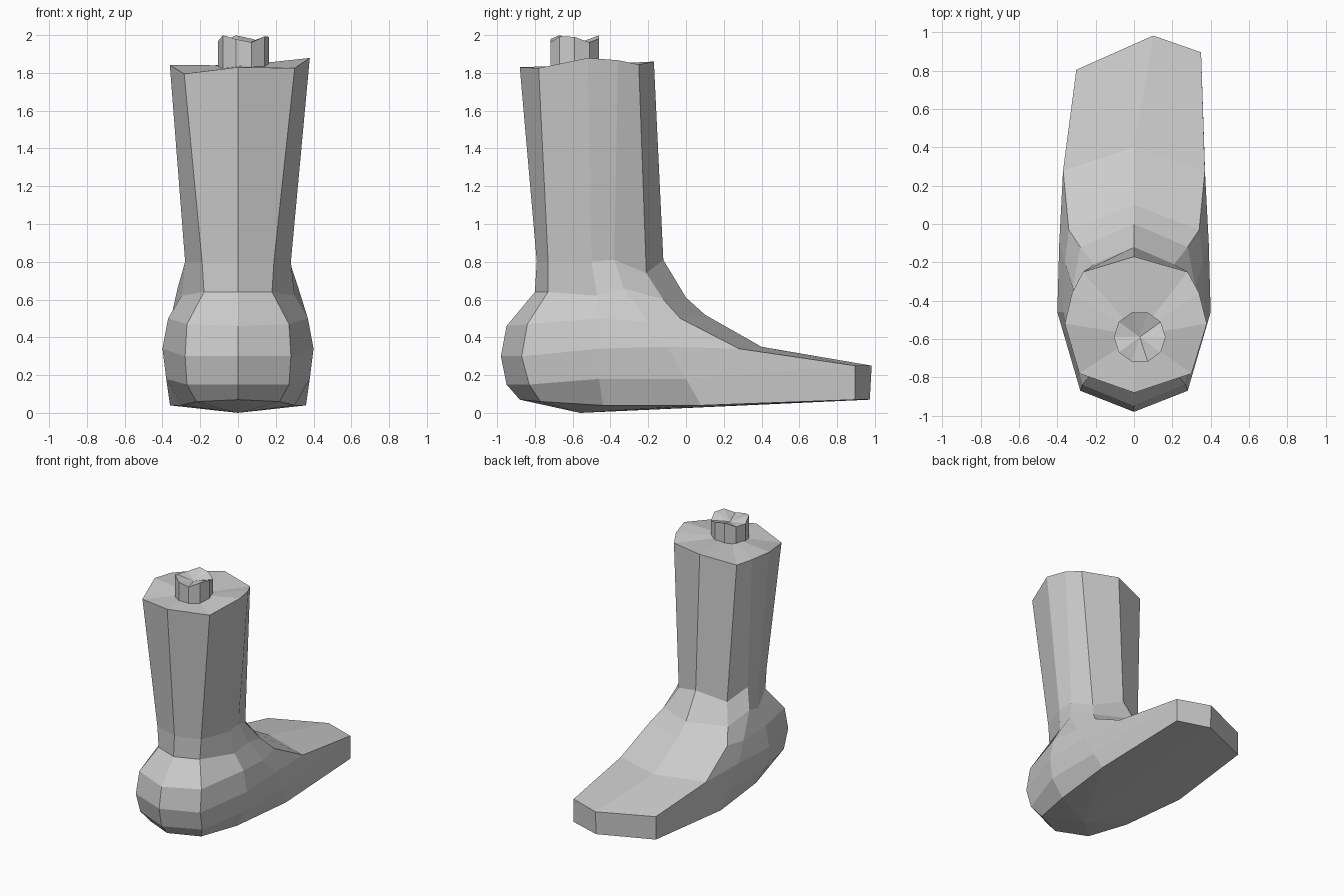
import bpy
import bmesh
import math

default_cube = bpy.data.objects.get("Cube")
if default_cube:
    bpy.data.objects.remove(default_cube, do_unlink=True)

# One plain grey for everything
grey = bpy.data.materials.new("plain grey")
grey.use_nodes = True
colour = (0.6, 0.6, 0.6, 1.0)
grey.diffuse_color = colour
grey.node_tree.nodes["Principled BSDF"].inputs["Base Color"].default_value = colour


def finish_object(name, bm):
    """Turn a bmesh into a flat shaded grey object."""
    bmesh.ops.recalc_face_normals(bm, faces=bm.faces)
    mesh = bpy.data.meshes.new(name)
    bm.to_mesh(mesh)
    bm.free()
    mesh.materials.append(grey)
    part = bpy.data.objects.new(name, mesh)
    bpy.context.collection.objects.link(part)
    return part


def loft(bm, rings, bottom_point, top_point):
    """Bridge closed rings with quads and close both ends with fans."""
    loops = [[bm.verts.new(point) for point in ring] for ring in rings]
    count = len(loops[0])
    for lower, upper in zip(loops, loops[1:]):
        for i in range(count):
            j = (i + 1) % count
            bm.faces.new((lower[i], lower[j], upper[j], upper[i]))
    for loop, tip in ((loops[0], bottom_point), (loops[-1], top_point)):
        centre = bm.verts.new(tip)
        for i in range(count):
            bm.faces.new((loop[i], loop[(i + 1) % count], centre))


# Rails run from the sole up to the cut of the leg, for the left half
back_rail = [(0, -.88, .07), (0, -.95, .15), (0, -.98, .3), (0, -.95, .46),
             (0, -.8, .64), (0, -.79, .8), (0, -.88, 1.83)]
heel_rail = [(.22, -.77, .06), (.27, -.83, .15), (.28, -.87, .3), (.27, -.84, .47),
             (.18, -.73, .64), (.19, -.73, .8), (.3, -.78, 1.81)]
side_rail = [(.3, -.44, .04), (.38, -.46, .18), (.4, -.46, .34), (.37, -.46, .5),
             (.3, -.47, .62), (.28, -.5, .8), (.38, -.52, 1.86)]
arch_rail = [(.36, .08, .04), (.38, 0, .18), (.39, -.1, .35), (.36, -.2, .48),
             (.32, -.33, .66), (.27, -.38, .81), (.34, -.36, 1.85)]
crease_rail = [(.35, .85, .07), (.35, .85, .25), (.37, .28, .34), (.34, -.03, .5),
               (.28, -.12, .6), (.21, -.21, .74), (.28, -.25, 1.83)]
instep_rail = [(.1, .96, .07), (.1, .97, .25), (0, .4, .35), (0, .1, .52),
               (0, 0, .61), (0, -.12, .81), (0, -.17, 1.86)]
side_rails = [heel_rail, side_rail, arch_rail, crease_rail]


def mirrored(point):
    return (-point[0], point[1], point[2])


def skew(point):
    """Slant the toes towards the big toe and tilt the cut of the leg."""
    x, y, z = point
    if y > .5:
        y += .13 * x
        if x < 0:
            x *= .86
    if z > 1.8:
        z += .05 * x
        if x < 0:
            x *= .95
    return (x, y, z)


# Foot and leg as one skin
rings = []
for level in range(len(back_rail)):
    left = [rail[level] for rail in side_rails]
    right = [mirrored(point) for point in reversed(left)]
    ring = [back_rail[level]] + left + [instep_rail[level]] + right
    rings.append([skew(point) for point in ring])

skin = bmesh.new()
loft(skin, rings, bottom_point=(0, -.56, 0), top_point=(.02, -.58, 1.84))
finish_object("foot_and_leg", skin)

# Bone stump with a wavy rim and a sunken middle
sides = 10
radius = .135
centre_x, centre_y = .03, -.59


def stump_ring(height, wave):
    ring = []
    for i in range(sides):
        angle = math.tau * i / sides
        ring.append((centre_x + radius * math.cos(angle),
                     centre_y + radius * math.sin(angle),
                     height + wave * math.cos(3 * angle + 1)))
    return ring


stump = bmesh.new()
loft(stump, [stump_ring(1.8, 0), stump_ring(1.98, .02)],
     bottom_point=(centre_x, centre_y, 1.8),
     top_point=(centre_x, centre_y, 1.95))
finish_object("bone_stump", stump)
